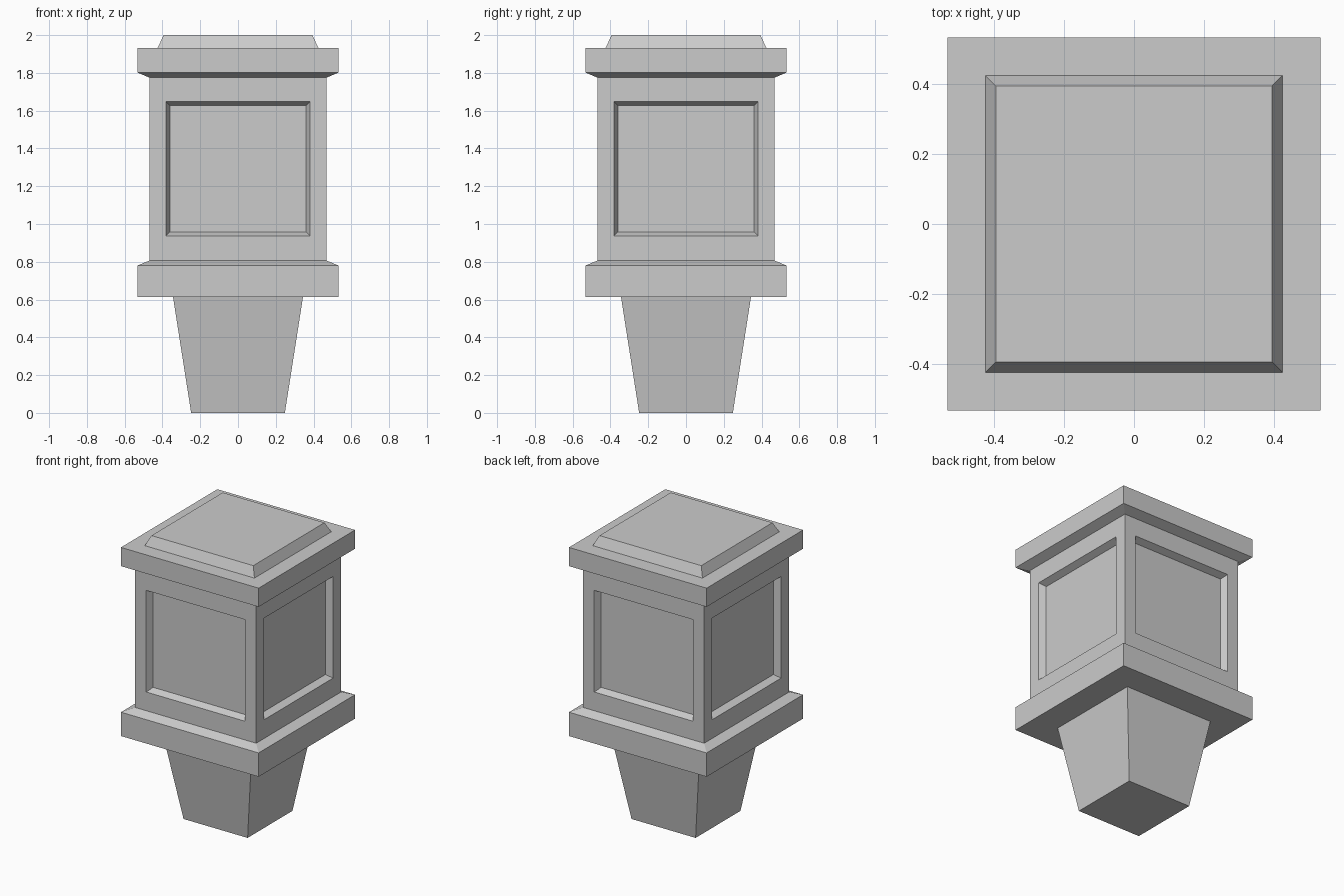
import bpy, bmesh

if "Cube" in bpy.data.objects:
    bpy.data.objects.remove(bpy.data.objects["Cube"])

PANEL_LOW, PANEL_HIGH = 0.937, 1.648


def square_shell(name, profile, cap_bottom=False, cap_top=False, panels=False):
    """Stack square rings given as (half width, z) and skin them."""
    bm = bmesh.new()
    rings = [[bm.verts.new((sx * h, sy * h, z))
              for sx, sy in ((-1, -1), (1, -1), (1, 1), (-1, 1))]
             for h, z in profile]
    sides = []
    for a, b in zip(rings, rings[1:]):
        for i in range(4):
            j = (i + 1) % 4
            sides.append(bm.faces.new((a[i], a[j], b[j], b[i])))
    if cap_bottom:
        bm.faces.new(rings[0][::-1])
    if cap_top:
        bm.faces.new(rings[-1])
    if panels:
        # Recessed panel with sloped edges on each side
        bm.normal_update()
        bmesh.ops.inset_individual(bm, faces=sides, thickness=0.123)
        for f in sides:
            mid = f.calc_center_median().z
            for v in f.verts:
                v.co.z = PANEL_HIGH if v.co.z > mid else PANEL_LOW
        bm.normal_update()
        bmesh.ops.inset_individual(bm, faces=sides, thickness=0.03, depth=-0.045)
    bm.normal_update()
    mesh = bpy.data.meshes.new(name)
    bm.to_mesh(mesh)
    bm.free()
    obj = bpy.data.objects.new(name, mesh)
    bpy.context.collection.objects.link(obj)
    return obj


# Tapered foot
square_shell("tapered_foot", [(0.248, 0), (0.344, 0.613)], cap_bottom=True)

# Lower plinth: flat underside, upright rim, sloped shoulder
square_shell("lower_plinth", [(0.344, 0.613), (0.533, 0.613), (0.533, 0.78), (0.469, 0.806)])

# Main block with four recessed panels
square_shell("panelled_block", [(0.469, 0.806), (0.469, 1.775)], panels=True)

# Cap with sloped underside and raised, chamfered top
square_shell("cap", [(0.469, 1.775), (0.533, 1.802), (0.533, 1.933),
                     (0.425, 1.933), (0.394, 2.0)], cap_top=True)
